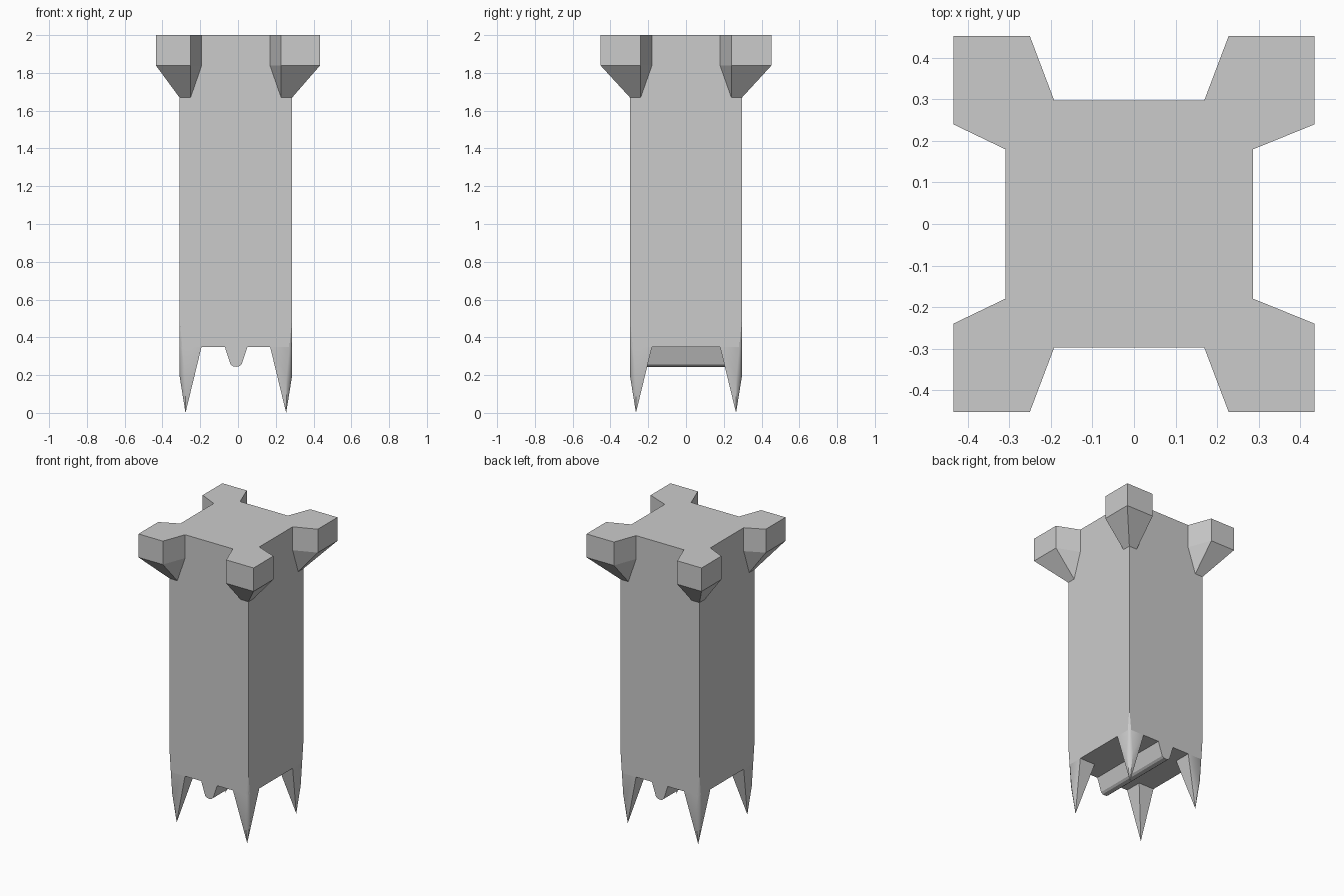
import bpy, bmesh
from math import radians

if "Cube" in bpy.data.objects:
    bpy.data.objects.remove(bpy.data.objects["Cube"])

CX, HX, HY = -0.0115, 0.2985, 0.297   # shaft centre and half widths


def hull(name, points, hidden=None, smooth=False):
    """Convex solid through the points; faces matching hidden() are removed."""
    bm = bmesh.new()
    for p in points:
        bm.verts.new(p)
    bmesh.ops.convex_hull(bm, input=bm.verts[:])
    bmesh.ops.delete(bm, geom=[v for v in bm.verts if not v.link_faces], context='VERTS')
    bmesh.ops.dissolve_limit(bm, angle_limit=radians(0.5), verts=bm.verts[:], edges=bm.edges[:])
    bmesh.ops.recalc_face_normals(bm, faces=bm.faces[:])
    if hidden:
        gone = [f for f in bm.faces if hidden(f)]
        bmesh.ops.delete(bm, geom=gone, context='FACES')
    me = bpy.data.meshes.new(name)
    bm.to_mesh(me)
    bm.free()
    ob = bpy.data.objects.new(name, me)
    bpy.context.collection.objects.link(ob)
    if smooth:
        bpy.ops.object.select_all(action='DESELECT')
        ob.select_set(True)
        bpy.context.view_layer.objects.active = ob
        bpy.ops.object.shade_smooth_by_angle(angle=radians(35))
    return ob


def inset(sx, sy, a, b, z):
    """Point measured inward from a shaft corner."""
    return (CX + sx * (HX - a), sy * (HY - b), z)


def at_joint(f):
    return all(v.co.z > 0.349 for v in f.verts)


def in_shaft(f):
    c = f.calc_center_median()
    return (abs(c.x - CX) < HX - 0.002 and abs(c.y) < HY - 0.002
            and abs(f.normal.z) < 0.99)


corners = [(sx, sy) for sx in (-1, 1) for sy in (-1, 1)]

# Shaft, its lower corners gently blunted towards the spikes
RIM = [(0, 0.015), (0.006, 0.006), (0.015, 0)]
pts = []
for sx, sy in corners:
    pts += [inset(sx, sy, 0, 0, 2), inset(sx, sy, 0, 0, 0.5)]
    pts += [inset(sx, sy, a, b, 0.35) for a, b in RIM]
hull("shaft", pts)

# Pointed corner spikes
ROOT = RIM + [(0, 0.117), (0.117, 0), (0.117, 0.117)]
NECK = [(0, 0.03), (0.012, 0.012), (0.03, 0), (0.048, 0.008),
        (0.06, 0.03), (0.052, 0.052), (0.03, 0.06), (0.008, 0.048)]
for sx, sy in corners:
    pts = [inset(sx, sy, a, b, 0.35) for a, b in ROOT]
    pts += [inset(sx, sy, a, b, 0.2) for a, b in NECK]
    pts.append(inset(sx, sy, 0.032, 0.032, 0))
    hull("corner_spike", pts, at_joint, smooth=True)

# Ridge running front to back under the shaft
PROFILE = [(-0.07, 0.35), (-0.04, 0.257), (-0.027, 0.247), (-0.01, 0.244),
           (0.006, 0.247), (0.019, 0.257), (0.05, 0.35)]
hull("bottom_ridge", [(x, y, z) for x, z in PROFILE for y in (-HY, HY)], at_joint)

# Corner battlement blocks with slanted necks and tapered brackets
for sx, sy in corners:
    ox, oy = sx * 0.435, sy * 0.453
    nx = CX + sx * (HX - 0.059)
    ny = sy * 0.24
    pts = []
    for z in (2, 1.84):
        pts += [(ox, oy, z), (nx, oy, z), (ox, ny, z),
                inset(sx, sy, 0.118, 0, z), inset(sx, sy, 0, 0.117, z)]
    pts += [inset(sx, sy, a, b, 1.67) for a, b in ((0, 0), (0.059, 0), (0, 0.057))]
    hull("corner_block", pts, in_shaft)
